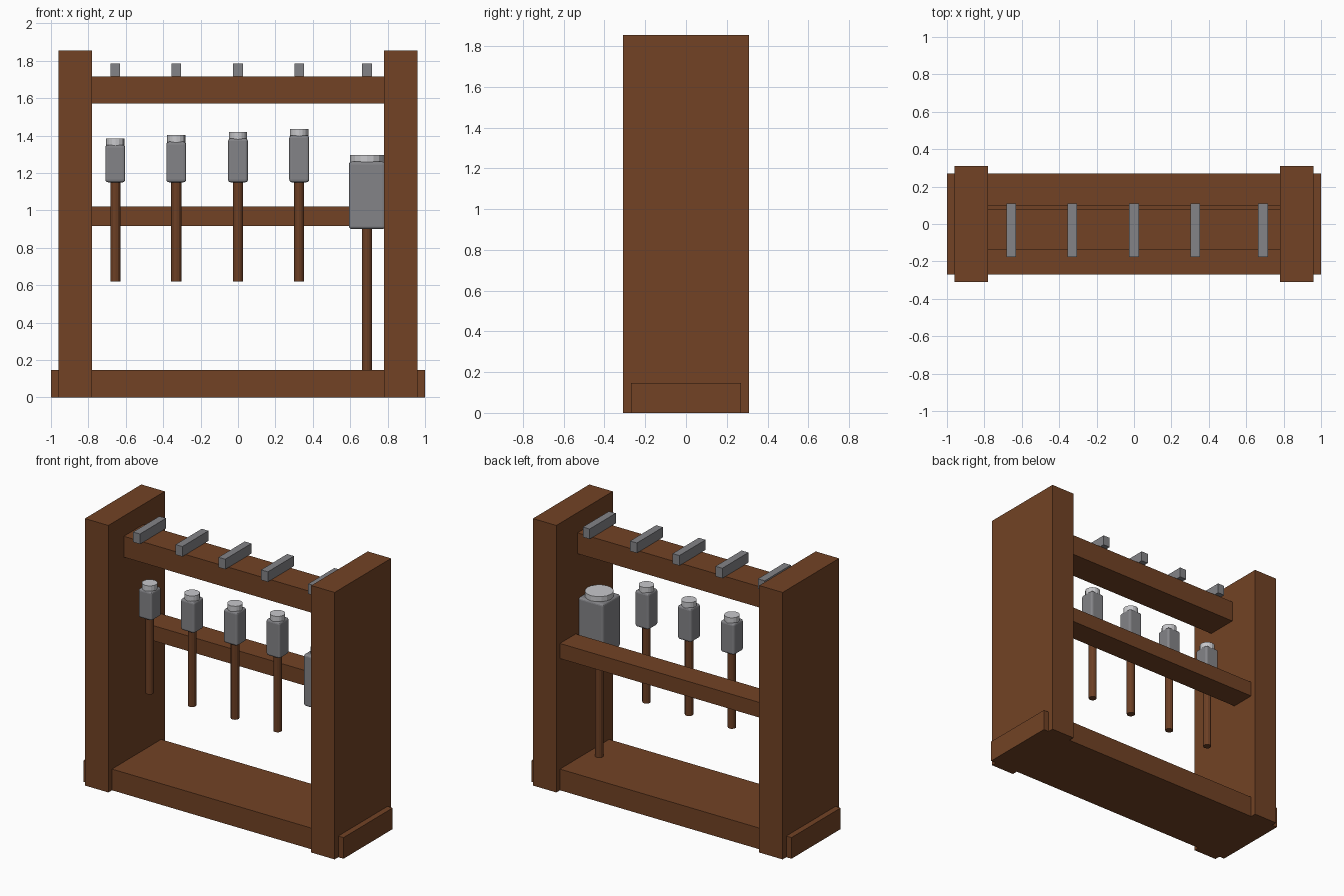
import bpy
import math

cube = bpy.data.objects.get("Cube")
if cube:
    bpy.data.objects.remove(cube, do_unlink=True)


def material(name, colour):
    m = bpy.data.materials.new(name)
    m.use_nodes = True
    m.diffuse_color = (*colour, 1)
    m.node_tree.nodes["Principled BSDF"].inputs["Base Color"].default_value = (*colour, 1)
    return m


wood = material("brown wood", (0.168, 0.055, 0.018))
handle_wood = material("dark handle wood", (0.15, 0.05, 0.018))
steel = material("grey steel", (0.23, 0.23, 0.245))
bright = material("bright steel", (0.58, 0.58, 0.6))


def box(name, x, y, z, mat, bevel=0):
    """Box from (min, max) ranges on each axis."""
    ranges = (x, y, z)
    bpy.ops.mesh.primitive_cube_add(size=1, location=[(a + b) / 2 for a, b in ranges])
    ob = bpy.context.object
    ob.name = name
    ob.scale = [b - a for a, b in ranges]
    bpy.ops.object.transform_apply(location=False, rotation=False, scale=True)
    ob.data.materials.append(mat)
    if bevel:
        mod = ob.modifiers.new("rounded edges", "BEVEL")
        mod.width = bevel
        mod.segments = 3
    return ob


def rod(name, x, y, z, radius, mat, sides=12):
    bpy.ops.mesh.primitive_cylinder_add(vertices=sides, radius=radius, depth=z[1] - z[0],
                                        location=(x, y, (z[0] + z[1]) / 2))
    ob = bpy.context.object
    ob.name = name
    ob.data.materials.append(mat)
    return ob


# Rack frame
box("base", (-1, 1), (-0.27, 0.27), (0, 0.147), wood)
for side, s in (("left", 1), ("right", -1)):
    box(side + "_post", sorted((s * 0.78, s * 0.96)), (-0.31, 0.31), (0, 1.855), wood)
box("top_beam", (-0.78, 0.78), (-0.14, 0.077), (1.57, 1.715), wood)
box("back_rail", (-0.78, 0.78), (0.097, 0.27), (0.915, 1.02), wood)

# Hammers, each below a peg: x, handle bottom, head bottom, head top, half width
MID_Y = -0.033
hammers = [(x, 0.62, 1.15, 1.35 + 0.017 * i, 0.053)
           for i, x in enumerate((-0.656, -0.33, 0, 0.327))]
hammers.append((0.69, 0.147, 0.9, 1.26, 0.097))

for i, (x, low, head, top, half) in enumerate(hammers, 1):
    box(f"peg_{i}", (x - 0.026, x + 0.026), (-0.177, 0.11), (1.715, 1.785), steel)
    rod(f"hammer_handle_{i}", x, MID_Y, (low, head + 0.02), 0.027, handle_wood)
    box(f"hammer_head_{i}", (x - half, x + half), (MID_Y - half, MID_Y + half),
        (head, top), steel, bevel=0.014)
    rod(f"hammer_cap_{i}", x, MID_Y, (top - 0.02, top + 0.035), half * 0.93, bright, 16)
